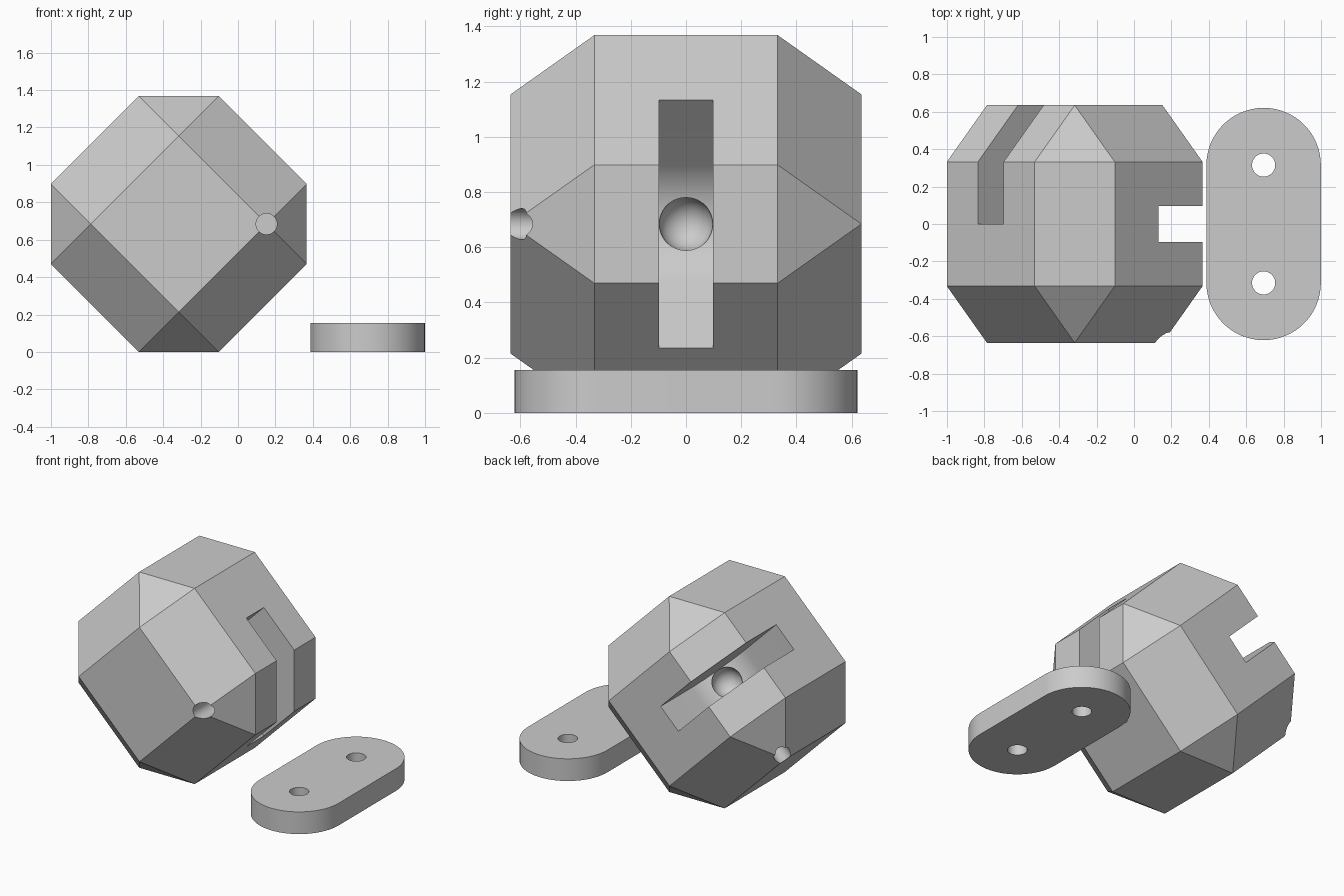
import bpy, bmesh, math
from mathutils import Matrix, Vector

if "Cube" in bpy.data.objects:
    bpy.data.objects.remove(bpy.data.objects["Cube"])

HALF, INNER = 0.635, 0.332          # block half size and flat half width
SLOT, BEND = 0.097, 0.3             # slot half width and floor bend radius
PIN = 0.056                         # small hole radius

grey = bpy.data.materials.new("plain grey")
grey.use_nodes = True
colour = (0.6, 0.6, 0.6, 1)
grey.diffuse_color = colour
grey.node_tree.nodes["Principled BSDF"].inputs["Base Color"].default_value = colour


def add(name, bm):
    bmesh.ops.recalc_face_normals(bm, faces=bm.faces)
    mesh = bpy.data.meshes.new(name)
    bm.to_mesh(mesh)
    bm.free()
    mesh.materials.append(grey)
    obj = bpy.data.objects.new(name, mesh)
    bpy.context.collection.objects.link(obj)
    return obj


def prism(name, points, depth):
    """Extrude a closed 3D outline along a vector."""
    bm = bmesh.new()
    face = bm.faces.new([bm.verts.new(p) for p in points])
    out = bmesh.ops.extrude_face_region(bm, geom=[face])
    moved = [g for g in out["geom"] if isinstance(g, bmesh.types.BMVert)]
    bmesh.ops.translate(bm, verts=moved, vec=depth)
    return add(name, bm)


def cylinder(name, centre, axis, radius, length):
    bm = bmesh.new()
    turn = Vector(axis).to_track_quat("Z", "Y").to_matrix().to_4x4()
    bmesh.ops.create_cone(bm, cap_ends=True, segments=48, radius1=radius, radius2=radius,
                          depth=length, matrix=Matrix.Translation(centre) @ turn)
    return add(name, bm)


def ball(name, centre):
    bm = bmesh.new()
    bmesh.ops.create_uvsphere(bm, u_segments=48, v_segments=24, radius=SLOT,
                              matrix=Matrix.Translation(centre))
    return add(name, bm)


def cut(obj, cutter):
    mod = obj.modifiers.new("cut", "BOOLEAN")
    mod.operation, mod.solver, mod.object = "DIFFERENCE", "EXACT", cutter
    select(obj)
    bpy.ops.object.modifier_apply(modifier=mod.name)
    bpy.data.objects.remove(cutter)


def select(obj):
    bpy.ops.object.select_all(action="DESELECT")
    obj.select_set(True)
    bpy.context.view_layer.objects.active = obj


def smooth(obj):
    select(obj)
    bpy.ops.object.shade_smooth_by_angle(angle=math.radians(25))


# Block: a cube with all edges and corners bevelled
bm = bmesh.new()
for k in range(3):
    for sx in (-1, 1):
        for sy in (-1, 1):
            for sz in (-1, 1):
                p = Vector((sx, sy, sz)) * INNER
                p[k] *= HALF / INNER
                bm.verts.new(p)
bmesh.ops.convex_hull(bm, input=bm.verts)
bmesh.ops.dissolve_limit(bm, angle_limit=0.02, verts=bm.verts, edges=bm.edges)
block = add("bevelled_block", bm)


def slot(a, b):
    """Round-floored slot over one edge, with a round pocket in its floor."""
    a, b = Vector(a), Vector(b)
    side = a.cross(b)
    flat = [(1, 0), (1, 1), (0, 1)]
    for i in range(25):
        t = math.pi + math.pi / 2 * i / 24
        flat.append((BEND + BEND * math.cos(t), BEND + BEND * math.sin(t)))
    points = [a * s + b * t - side * SLOT for s, t in flat]
    cut(block, prism("slot_cutter", points, side * SLOT * 2))
    apex = BEND * (1 - math.sqrt(0.5))
    cut(block, ball("pocket_cutter", (a + b) * apex))


slot((1, 0, 0), (0, 0, 1))
slot((-1, 0, 0), (0, 1, 0))

# Pin holes at two opposite corners
cut(block, cylinder("pin_cutter", (INNER, -HALF, INNER), (0, 1, 0), PIN, 0.6))
cut(block, cylinder("pin_cutter", (-INNER, INNER, -HALF), (0, 0, 1), PIN, 0.6))

# Stand the block on its bevelled edge
block.data.transform(Matrix.Translation((-0.317, 0, 0.684)) @ Matrix.Rotation(math.pi / 4, 4, "Y"))
smooth(block)

# Link plate: rounded bar with two through holes
MID, R, END, THICK = 0.693, 0.306, 0.315, 0.155
outline = []
for start, y in ((0, END), (math.pi, -END)):
    for i in range(33):
        t = start + math.pi * i / 32
        outline.append((MID + R * math.cos(t), y + R * math.sin(t), 0))
plate = prism("link_plate", outline, (0, 0, THICK))
for y in (-END, END):
    cut(plate, cylinder("plate_hole_cutter", (MID, y, THICK / 2), (0, 0, 1), 0.062, 1))
smooth(plate)
